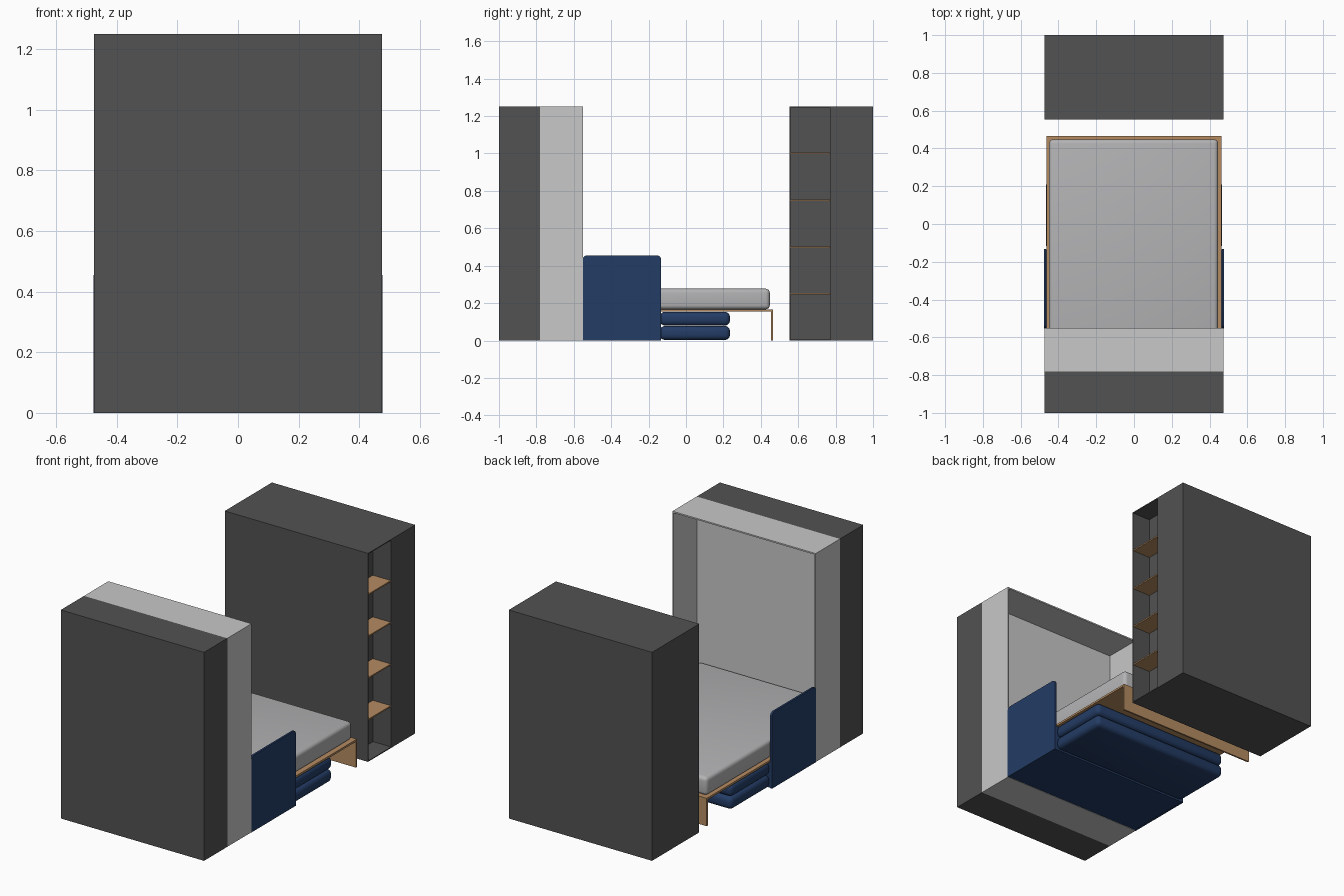
import bpy, bmesh
from mathutils import Vector

if "Cube" in bpy.data.objects:
    bpy.data.objects.remove(bpy.data.objects["Cube"])


def material(name, rgb):
    m = bpy.data.materials.new(name)
    m.diffuse_color = (*rgb, 1)
    m.use_nodes = True
    m.node_tree.nodes["Principled BSDF"].inputs["Base Color"].default_value = m.diffuse_color
    return m


DARK = material("dark_grey", (0.085, 0.085, 0.085))
LIGHT = material("light_grey", (0.58, 0.58, 0.58))
FABRIC = material("mattress_grey", (0.45, 0.45, 0.46))
BLUE = material("navy_blue", (0.017, 0.045, 0.13))
WOOD = material("wood", (0.46, 0.26, 0.12))


def box(name, x, y, z, mat, opening=None, depth=0, rim=0.012, bevel=0, segments=4, edges=None):
    """Box from (min, max) ranges; optional recess cut into the face pointing along opening."""
    bm = bmesh.new()
    bmesh.ops.create_cube(bm, size=1)
    for v in bm.verts:
        v.co = Vector([(a + b) / 2 + c * (b - a) for c, (a, b) in zip(v.co, (x, y, z))])
    bm.normal_update()
    if opening:
        d = Vector(opening)
        face = max(bm.faces, key=lambda f: f.normal.dot(d))
        bmesh.ops.inset_region(bm, faces=[face], thickness=rim)
        new = bmesh.ops.extrude_discrete_faces(bm, faces=[face])["faces"][0]
        bmesh.ops.translate(bm, verts=new.verts, vec=-d * depth)
    if bevel:
        chosen = [e for e in bm.edges if edges is None or edges(e)]
        bmesh.ops.bevel(bm, geom=chosen, offset=bevel, segments=segments,
                        profile=0.5, affect='EDGES')
    bmesh.ops.recalc_face_normals(bm, faces=bm.faces)
    mesh = bpy.data.meshes.new(name)
    bm.to_mesh(mesh)
    bm.free()
    mesh.materials.append(mat)
    ob = bpy.data.objects.new(name, mesh)
    bpy.context.collection.objects.link(ob)
    if bevel:
        bpy.context.view_layer.objects.active = ob
        ob.select_set(True)
        bpy.ops.object.shade_smooth_by_angle(angle=0.7)
        ob.select_set(False)
    return ob


W = 0.475
H = 1.25

# Front cabinet with the open bed niche behind it
box("front_cabinet", (-W, W), (-1, -0.78), (0, H), DARK)
box("bed_niche", (-W, W), (-0.78, -0.55), (0, H), LIGHT, (0, 1, 0), 0.22)

# Rear cabinet with the side-opening shelf unit in front of it
box("rear_cabinet", (-W, W), (0.778, 1), (0, H), DARK)
box("shelf_unit", (-W, W), (0.553, 0.778), (0, H), DARK, (1, 0, 0), 0.12, 0.008)
for i in range(1, 5):
    z = i * H / 5
    box(f"shelf_{i}", (W - 0.12, W - 0.001), (0.56, 0.77), (z - 0.004, z + 0.004), WOOD)

# Fold-down bed: platform, foot panel and mattress
box("bed_platform", (-0.463, 0.463), (-0.768, 0.465), (0.155, 0.167), WOOD)
box("bed_foot_panel", (-0.463, 0.463), (0.455, 0.465), (0, 0.155), WOOD)
box("mattress", (-0.45, 0.445), (-0.768, 0.448), (0.167, 0.277), FABRIC, bevel=0.022)

# Sofa: base, two stacked seat cushions and thin side arms
box("sofa_base", (-0.465, 0.465), (-0.55, -0.135), (0.002, 0.154), BLUE)
for i, (lo, hi) in enumerate(((0.003, 0.078), (0.08, 0.153))):
    box(f"seat_cushion_{i + 1}", (-0.465, 0.465), (-0.14, 0.235), (lo, hi), BLUE, bevel=0.027)


def top_corner(e):
    a, b = (v.co for v in e.verts)
    return abs(a.x - b.x) > 1e-4 and a.z > 0.3


for side, s in (("right", 1), ("left", -1)):
    x = sorted((s * 0.465, s * 0.477))
    box(f"sofa_arm_{side}", x, (-0.552, -0.133), (0, 0.455), BLUE,
        bevel=0.022, edges=top_corner)
